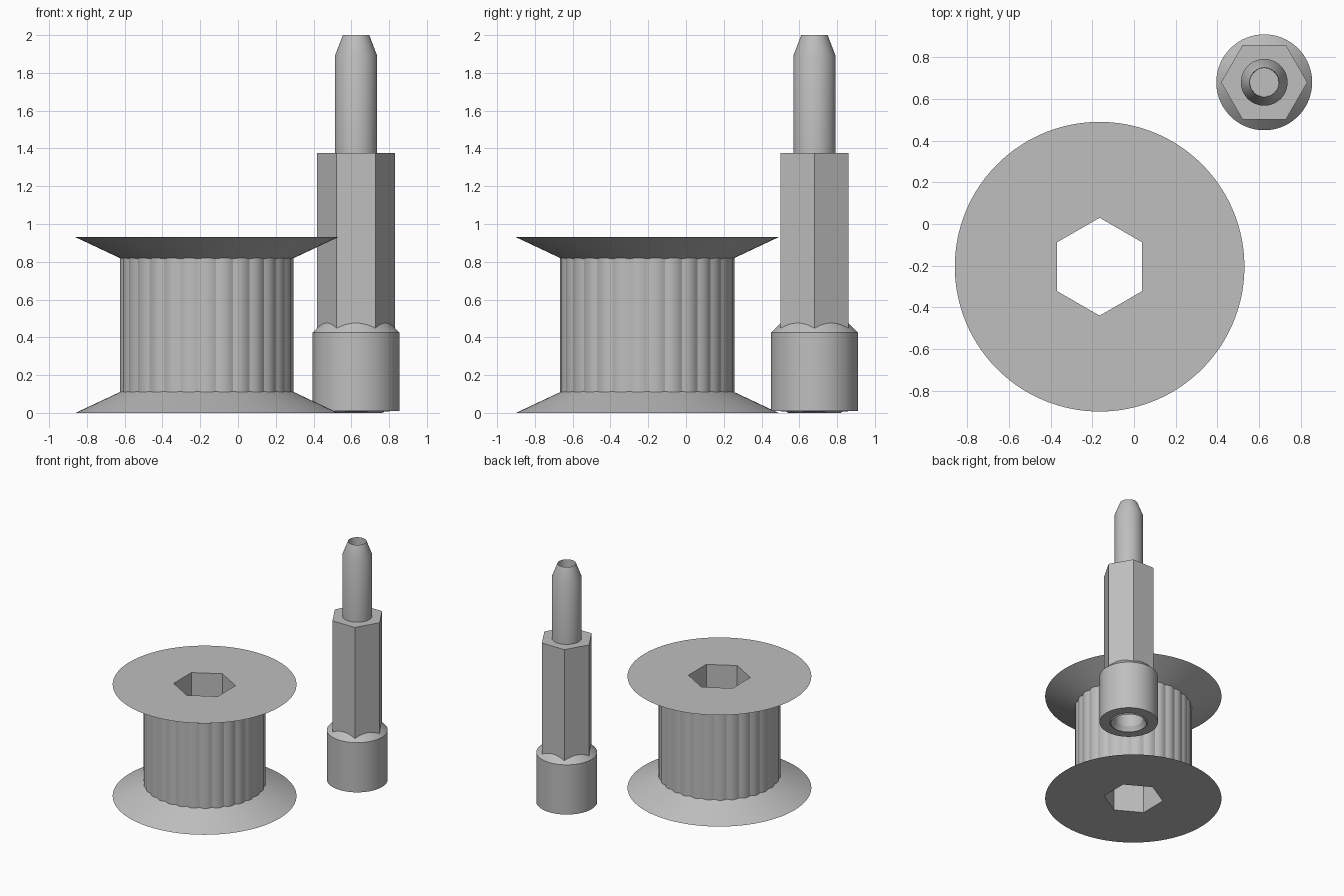
import bpy, bmesh, math

if "Cube" in bpy.data.objects:
    bpy.data.objects.remove(bpy.data.objects["Cube"])

metal = bpy.data.materials.new("grey metal")
metal.diffuse_color = (0.52, 0.52, 0.52, 1)
metal.use_nodes = True
metal.node_tree.nodes["Principled BSDF"].inputs["Base Color"].default_value = metal.diffuse_color


def hexagon(corner, start):
    """Radius of a hexagon outline by angle, with one corner at angle start."""
    def radius(a):
        d = (a - start) % (math.pi / 3) - math.pi / 6
        return corner * math.cos(math.pi / 6) / math.cos(d)
    return radius


def loft(name, centre, rings, n, closed):
    """Skin rings of (radius, height); either may be a function.
    Height functions take the radius. Open lofts are capped."""
    bm = bmesh.new()
    loops = []
    for rad, z in rings:
        loop = []
        for i in range(n):
            a = 2 * math.pi * i / n
            r = rad(a) if callable(rad) else rad
            h = z(r) if callable(z) else z
            loop.append(bm.verts.new((r * math.cos(a), r * math.sin(a), h)))
        loops.append(loop)
    pairs = list(zip(loops, loops[1:]))
    if closed:
        pairs.append((loops[-1], loops[0]))
    else:
        bm.faces.new(loops[0])
        bm.faces.new(loops[-1])
    for lo, hi in pairs:
        for i in range(n):
            j = (i + 1) % n
            bm.faces.new((lo[i], lo[j], hi[j], hi[i]))
    bmesh.ops.recalc_face_normals(bm, faces=bm.faces)
    mesh = bpy.data.meshes.new(name)
    bm.to_mesh(mesh)
    bm.free()
    mesh.materials.append(metal)
    ob = bpy.data.objects.new(name, mesh)
    ob.location = (*centre, 0)
    bpy.context.collection.objects.link(ob)
    bpy.ops.object.select_all(action='DESELECT')
    ob.select_set(True)
    bpy.context.view_layer.objects.active = ob
    bpy.ops.object.shade_smooth_by_angle(angle=math.radians(30))
    return ob


# Spool: fluted drum between two conical flanges, with a hexagonal bore
R, H, SLOPE = 0.695, 0.93, 0.47
bore = hexagon(0.235, math.pi / 2)


def flutes(a):
    return 0.452 + 0.01 * abs(math.sin(15 * a))


loft("spool", (-0.165, -0.205), [
    (bore, 0), (R, 0),
    (flutes, lambda r: (R - r) * SLOPE),
    (flutes, lambda r: H - (R - r) * SLOPE),
    (R, H), (bore, H)], 180, True)

# Drive shaft: socketed collar, hexagonal shank and tapered hollow pin
shank = hexagon(0.207, 0)
loft("drive_shaft", (0.625, 0.68), [
    (0.07, 0.58), (0.115, 0.50), (0.115, 0.04), (0.14, 0.0),   # socket
    (0.15, 0.008), (0.23, 0.01), (0.23, 0.425),                # collar
    (shank, lambda r: 0.425 + (0.23 - r) * 1.0),               # scalloped chamfer
    (shank, 1.375), (0.112, 1.375),                            # shank
    (0.112, 1.89), (0.07, 2.0), (0.068, 1.75)], 96, False)     # pin and blind hole
